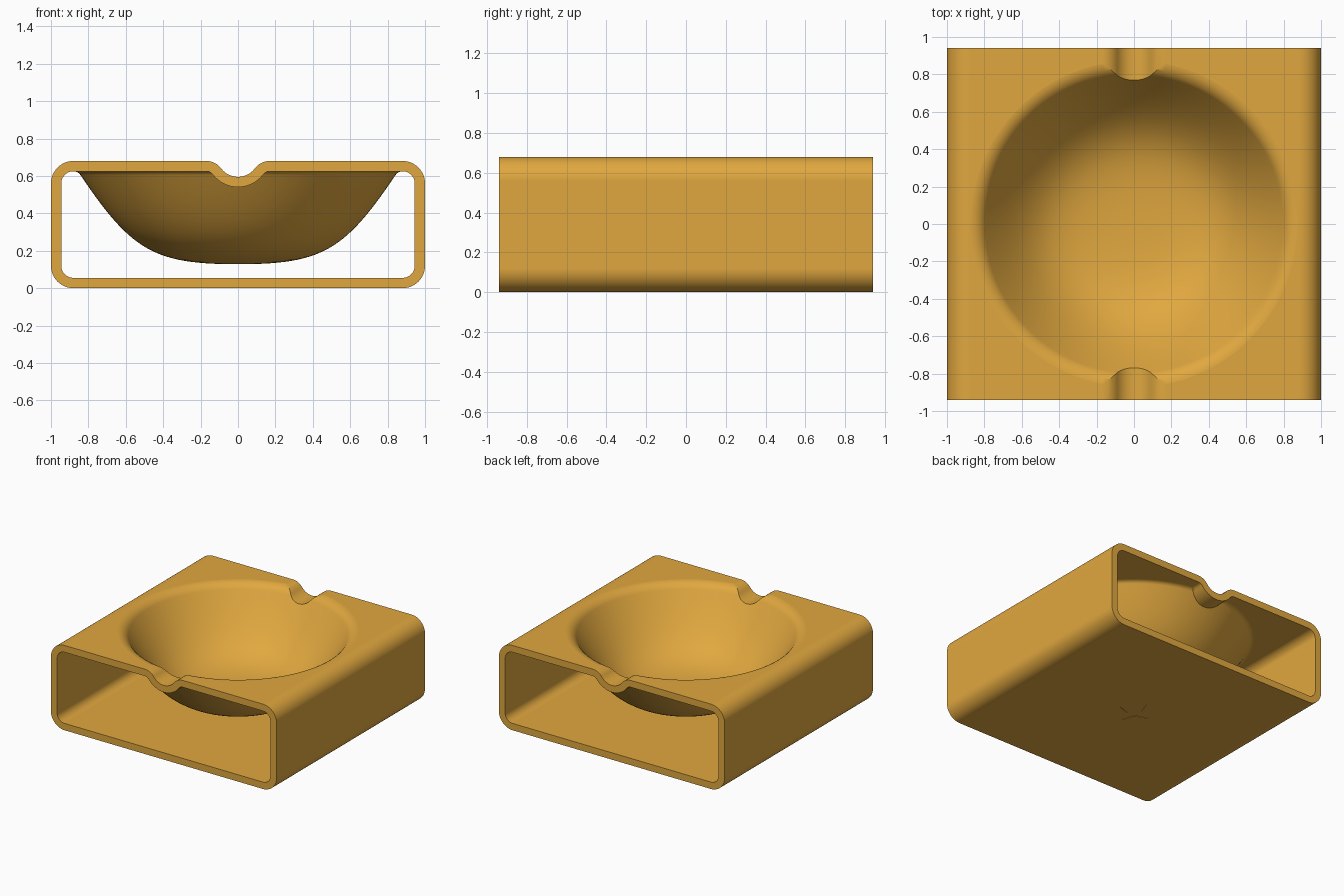
import bpy, bmesh, math
from math import sin, cos, radians

if "Cube" in bpy.data.objects:
    bpy.data.objects.remove(bpy.data.objects["Cube"])

WALL = 0.055
HEIGHT = 0.68
HALF_DEPTH = 0.94


def new_object(name, bm):
    bmesh.ops.recalc_face_normals(bm, faces=bm.faces)
    mesh = bpy.data.meshes.new(name)
    bm.to_mesh(mesh)
    bm.free()
    obj = bpy.data.objects.new(name, mesh)
    bpy.context.collection.objects.link(obj)
    return obj


def arc(cx, cz, r, a0, a1, n):
    angles = [radians(a0 + (a1 - a0) * i / n) for i in range(n + 1)]
    return [(cx + r * cos(a), cz + r * sin(a)) for a in angles]


def tube_profile(d):
    """Rounded rectangle with a notch in the top, offset inward by d."""
    r, lo, hi = 0.12 - d, 0.12, HEIGHT - 0.12
    pts = arc(0.88, lo, r, -90, 0, 12) + arc(0.88, hi, r, 0, 90, 12)
    pts += arc(0.17, 0.58, 0.10 - d, 90, 143.13, 8)[:-1]
    pts += arc(0, 0.7075, 0.1125 + d, -36.87, -143.13, 16)
    pts += arc(-0.17, 0.58, 0.10 - d, 36.87, 90, 8)[1:]
    pts += arc(-0.88, hi, r, 90, 180, 12) + arc(-0.88, lo, r, 180, 270, 12)
    return pts


def extrude_y(name, pts, half):
    bm = bmesh.new()
    face = bm.faces.new([bm.verts.new((x, -half, z)) for x, z in pts])
    out = bmesh.ops.extrude_face_region(bm, geom=[face])["geom"]
    bmesh.ops.translate(bm, vec=(0, 2 * half, 0),
                        verts=[v for v in out if isinstance(v, bmesh.types.BMVert)])
    return new_object(name, bm)


def bowl_profile(offset):
    """Bowl curve from centre to flared rim, offset up from the underside."""
    ex = 0.88 - 0.045 * sin(radians(56.6))
    ez = 0.58 + 0.045 * cos(radians(56.6))
    ctrl = [(0, 0.128), (0.45, 0.128), (0.57, 0.20), (ex, ez)]
    pts, n = [], 28
    for i in range(n):
        t = i / n
        s = 1 - t
        w = (s**3, 3*s*s*t, 3*s*t*t, t**3)
        dw = (-3*s*s, 3*s*s - 6*s*t, 6*s*t - 3*t*t, 3*t*t)
        x, z = (sum(k * c[j] for k, c in zip(w, ctrl)) for j in (0, 1))
        dx, dz = (sum(k * c[j] for k, c in zip(dw, ctrl)) for j in (0, 1))
        length = math.hypot(dx, dz)
        pts.append((x - dz / length * offset, z + dx / length * offset))
    pts += arc(0.88, 0.58, 0.045 + offset, 146.6, 90, 10)
    # lift the rim a hair so it crosses the flat top cleanly
    pts[-1] = (pts[-1][0], pts[-1][1] + 0.0006)
    return pts + [(0.88, 0.9)]


def revolve(name, pts, seg=128):
    bm = bmesh.new()
    rings = [[bm.verts.new((r * cos(math.tau * k / seg), r * sin(math.tau * k / seg), z))
              for k in range(seg)] for r, z in pts[1:]]
    pole = bm.verts.new((0, 0, pts[0][1]))
    for k in range(seg):
        m = (k + 1) % seg
        bm.faces.new((pole, rings[0][k], rings[0][m]))
        for a, b in zip(rings, rings[1:]):
            bm.faces.new((a[k], b[k], b[m], a[m]))
    bm.faces.new(rings[-1])
    return new_object(name, bm)


def subtract(target, cutter):
    cutter.hide_render = True
    mod = target.modifiers.new("cut", "BOOLEAN")
    mod.operation, mod.solver, mod.object = "DIFFERENCE", "EXACT", cutter
    bpy.context.view_layer.objects.active = target
    bpy.ops.object.modifier_apply(modifier=mod.name)
    bpy.data.objects.remove(cutter)


# Hollow tube, with the underside of the bowl left standing in the cavity
dish = extrude_y("square_dish", tube_profile(0), HALF_DEPTH)
cavity = extrude_y("cavity_cutter", tube_profile(WALL), 1.1)
subtract(cavity, revolve("bowl_underside", bowl_profile(0)))
subtract(dish, cavity)

# Bowl interior
subtract(dish, revolve("bowl_cutter", bowl_profile(WALL)))

# Faint four-pointed recess under the base
star = [((0.14, 0.05)[k % 2] * cos(k * math.pi / 4),
         (0.14, 0.05)[k % 2] * sin(k * math.pi / 4)) for k in range(8)]
bm = bmesh.new()
face = bm.faces.new([bm.verts.new((x, y, -0.05)) for x, y in star])
out = bmesh.ops.extrude_face_region(bm, geom=[face])["geom"]
bmesh.ops.translate(bm, vec=(0, 0, 0.053),
                    verts=[v for v in out if isinstance(v, bmesh.types.BMVert)])
subtract(dish, new_object("recess_cutter", bm))

# Smooth shading and amber finish
bpy.ops.object.select_all(action="DESELECT")
dish.select_set(True)
bpy.context.view_layer.objects.active = dish
bpy.ops.object.shade_smooth_by_angle(angle=radians(30))
weighted = dish.modifiers.new("weighted_normals", "WEIGHTED_NORMAL")
weighted.keep_sharp = True
amber = bpy.data.materials.new("amber")
amber.diffuse_color = (0.75, 0.39, 0.05, 1)
amber.use_nodes = True
amber.node_tree.nodes["Principled BSDF"].inputs["Base Color"].default_value = amber.diffuse_color
dish.data.materials.clear()
dish.data.materials.append(amber)
for poly in dish.data.polygons:
    poly.material_index = 0
